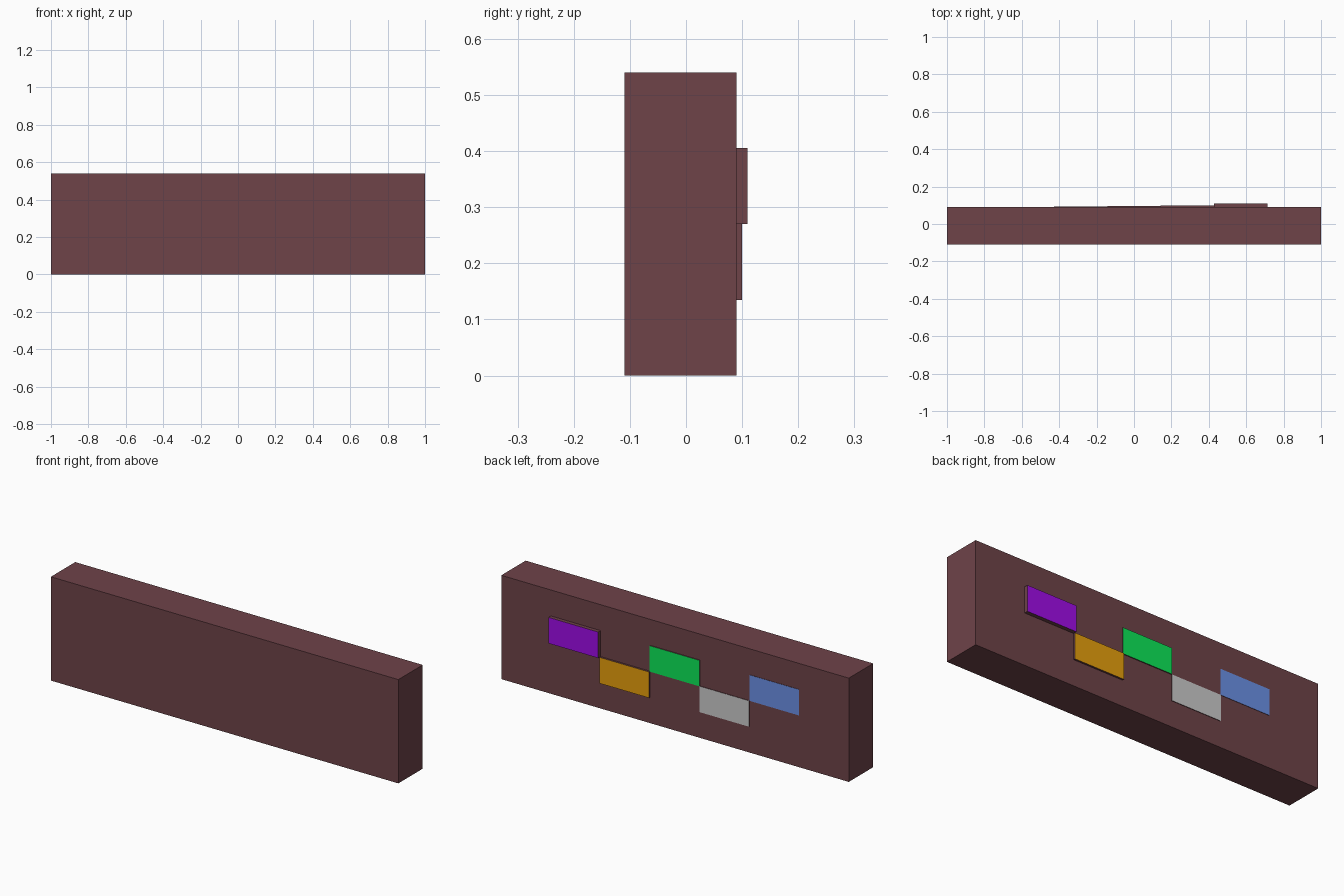
import bpy, bmesh

if "Cube" in bpy.data.objects:
    bpy.data.objects.remove(bpy.data.objects["Cube"])


def material(name, rgb):
    m = bpy.data.materials.new(name)
    m.diffuse_color = (*rgb, 1.0)
    m.use_nodes = True
    m.node_tree.nodes["Principled BSDF"].inputs["Base Color"].default_value = m.diffuse_color
    return m


def box(name, lo, hi, mats):
    """Axis-aligned box; a second material goes on the face towards +y."""
    bm = bmesh.new()
    bmesh.ops.create_cube(bm, size=1.0)
    for v in bm.verts:
        v.co = [l + (c + 0.5) * (h - l) for c, l, h in zip(v.co, lo, hi)]
    bm.normal_update()
    for f in bm.faces:
        if len(mats) > 1 and f.normal.y > 0.9:
            f.material_index = 1
    mesh = bpy.data.meshes.new(name)
    bm.to_mesh(mesh)
    bm.free()
    for m in mats:
        mesh.materials.append(m)
    obj = bpy.data.objects.new(name, mesh)
    bpy.context.collection.objects.link(obj)
    return obj


BACK, HEIGHT = 0.09, 0.54
brown = material("brown", (0.156, 0.056, 0.066))

# Main slab
box("slab", (-1, -0.11, 0), (1, BACK, HEIGHT), [brown])

# Staggered raised pads on the back, each with a coloured face
pads = [
    ("blue", (0.150, 0.285, 0.80), 0.002),
    ("grey", (0.70, 0.70, 0.70), 0.003),
    ("green", (0.004, 0.80, 0.098), 0.005),
    ("orange", (0.80, 0.350, 0.004), 0.01),
    ("purple", (0.350, 0.004, 0.80), 0.02),
]
width, row = 2 / 7, HEIGHT / 4
for i, (colour, rgb, depth) in enumerate(pads):
    x = -1 + (i + 1) * width
    z = row * (2 if i % 2 == 0 else 1)
    box(colour + "_pad", (x, BACK, z), (x + width, BACK + depth, z + row),
        [brown, material(colour, rgb)])
